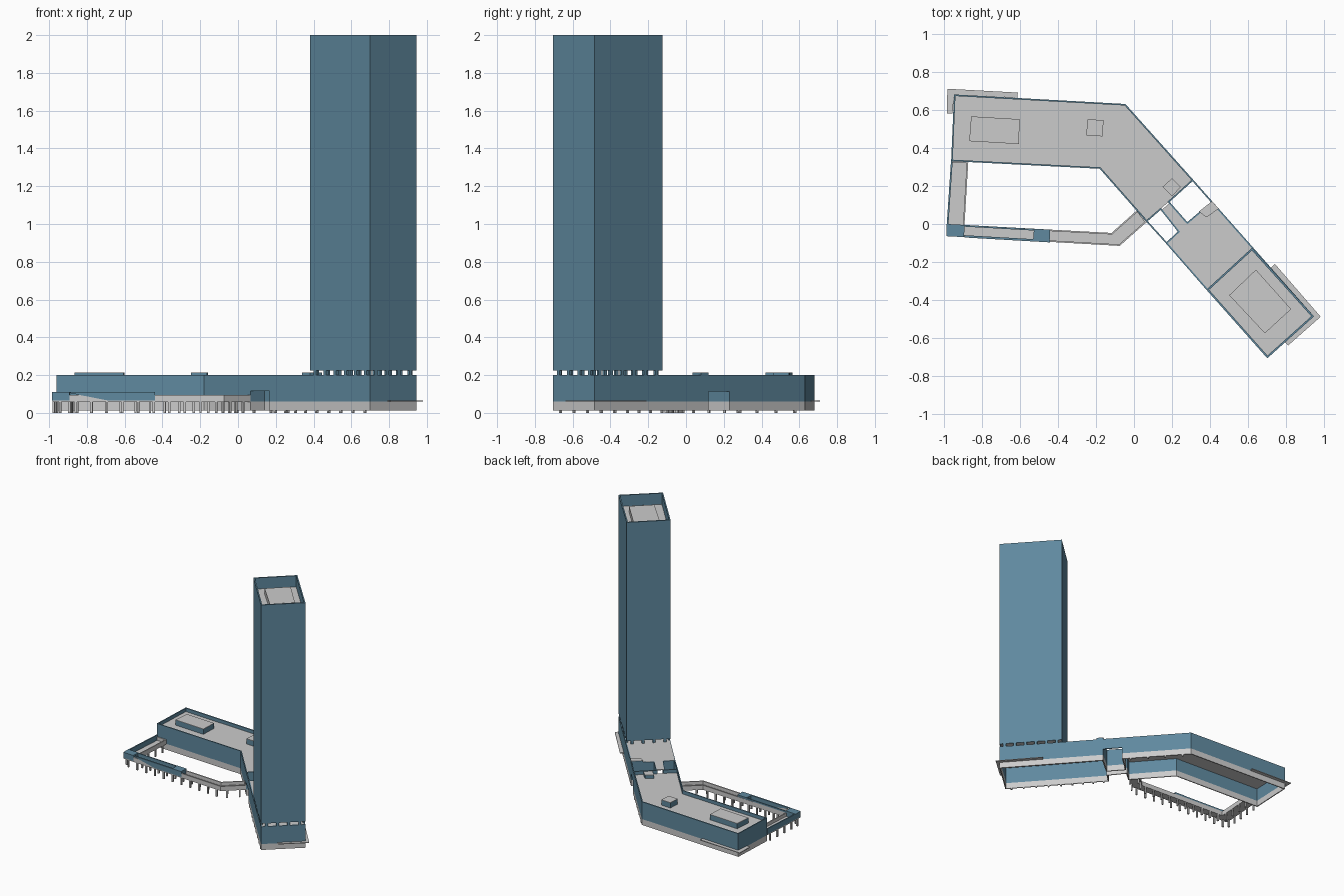
import bpy, bmesh
from mathutils import Vector as V

if "Cube" in bpy.data.objects:
    bpy.data.objects.remove(bpy.data.objects["Cube"])

glass = bpy.data.materials.new("blue_glass")
glass.diffuse_color = (0.115, 0.25, 0.345, 1)
glass.use_nodes = True
glass.node_tree.nodes["Principled BSDF"].inputs["Base Color"].default_value = glass.diffuse_color


def finish(name, bm, mat):
    bmesh.ops.recalc_face_normals(bm, faces=bm.faces)
    me = bpy.data.meshes.new(name)
    bm.to_mesh(me)
    bm.free()
    ob = bpy.data.objects.new(name, me)
    bpy.context.collection.objects.link(ob)
    if mat:
        me.materials.append(mat)
    return ob


def add_prism(bm, pts, z0, z1):
    lo = [bm.verts.new((p[0], p[1], z0)) for p in pts]
    hi = [bm.verts.new((p[0], p[1], z1)) for p in pts]
    bm.faces.new(lo)
    bm.faces.new(hi)
    for i in range(len(pts)):
        j = (i + 1) % len(pts)
        bm.faces.new((lo[i], lo[j], hi[j], hi[i]))


def prism(name, pts, z0, z1, mat=None):
    bm = bmesh.new()
    add_prism(bm, pts, z0, z1)
    return finish(name, bm, mat)


def inset(pts, t):
    """Mitred inward offset of a clockwise loop."""
    out, n = [], len(pts)
    for i in range(n):
        p = V(pts[i])
        a = (p - V(pts[i - 1])).normalized()
        b = (V(pts[(i + 1) % n]) - p).normalized()
        na, nb = V((a.y, -a.x)), V((b.y, -b.x))
        out.append(p + (na + nb) * t / (1 + na.dot(nb)))
    return out


def shell(name, pts, z0, z1, mat=None, t=0.008):
    """Hollow ring of wall following a closed loop."""
    bm, n = bmesh.new(), len(pts)
    rings = [[bm.verts.new((p[0], p[1], z)) for p in loop]
             for loop, z in ((pts, z0), (pts, z1), (inset(pts, t), z1), (inset(pts, t), z0))]
    for k in range(4):
        r, s = rings[k], rings[(k + 1) % 4]
        for i in range(n):
            j = (i + 1) % n
            bm.faces.new((r[i], r[j], s[j], s[i]))
    return finish(name, bm, mat)


def strip(a, b, t):
    """Thin rectangle to the right of the line a-b."""
    a, b = V(a), V(b)
    d = (b - a).normalized()
    n = V((d.y, -d.x)) * t
    return [a, b, b + n, a + n]


def posts(name, path, gap, z0, z1, w, d, mat=None):
    """Row of rectangular posts along a path."""
    bm = bmesh.new()
    for a, b in zip(path, path[1:]):
        a, b = V(a), V(b)
        u = (b - a).normalized()
        n = max(1, round((b - a).length / gap))
        for i in range(n):
            c = a.lerp(b, (i + 0.5) / n)
            add_prism(bm, strip(c - u * w / 2, c + u * w / 2, d), z0, z1)
    return finish(name, bm, mat)


# Podium: bent bar with two notches, hollow glass walls on a pale base
west = [(-.945, .68), (-.045, .63), (.313, .23), (.187, .116),
        (.14, .074), (.066, .01), (-.18, .29), (-.96, .33)]
east = [(.187, .116), (.28, .01), (.41, .12), (.945, -.485), (.70, -.705),
        (.38, -.345), (.166, -.10), (.23, -.04), (.14, .074)]
outline = west[:4] + east[1:] + west[5:]
shell("podium_base", outline, .012, .06)
shell("podium_glass", outline, .06, .20, glass)
prism("west_roof", inset(west, .004), .165, .172)
prism("east_roof", inset(east, .004), .193, .20)

# Screens closing the upper part of both notches
prism("north_notch_screen", strip((.313, .23), (.41, .12), .008), .112, .20, glass)
prism("south_notch_screen", strip((.166, -.10), (.066, .01), .008), .115, .20, glass)

# Roof plant boxes
roof_boxes = {
    "large_plant": ([(-.855, .565), (-.60, .55), (-.605, .42), (-.865, .435)], .172, .215),
    "small_plant": ([(-.245, .55), (-.16, .545), (-.165, .46), (-.25, .465)], .172, .215),
    "notch_plant": ([(.20, .24), (.245, .195), (.20, .145), (.15, .195)], .172, .20),
    "edge_plant": ([(.41, .12), (.445, .08), (.38, .035), (.34, .065)], .20, .214),
}
for name, (pts, z0, z1) in roof_boxes.items():
    prism(name, pts, z0, z1 - .003, glass)
    prism(name + "_lid", pts, z1 - .003, z1)

# Tower on a row of short posts, with a deep roof well
tower = [(.62, -.125), (.945, -.485), (.70, -.705), (.38, -.345)]
shell("tower_glass", tower, .225, 2.0, glass, .01)
prism("tower_soffit", inset(tower, .005), .225, .232)
prism("tower_roof", inset(tower, .005), 1.90, 1.91)
plant = [(.64, -.24), (.825, -.447), (.687, -.574), (.50, -.374)]
prism("tower_plant", plant, 1.91, 1.955)
posts("tower_posts", tower + tower[:1], .085, .20, .225, .02, .015, glass)

# Entrance canopies
prism("west_canopy", [(-.98, .71), (-.61, .69), (-.612, .662), (-.945, .68),
                      (-.953, .58), (-.982, .58)], .06, .066)
prism("tower_canopy", [(.74, -.21), (.98, -.487), (.81, -.637), (.79, -.62),
                       (.945, -.485), (.715, -.235)], .06, .066)

# Arcade: low walkway wrapping the courtyard
outer = [(-.96, .33), (-.983, 0), (-.983, -.063), (-.075, -.115), (.066, .01)]
inner = [(.018, .074), (-.118, -.047), (-.89, -.005), (-.87, .327)]
loop = (outer + inner)[::-1]
prism("arcade_deck", loop, .058, .068)
shell("arcade_parapet", loop, .066, .095)
posts("arcade_outer_posts", outer[::-1], .08, 0, .058, .012, .012)
posts("arcade_inner_posts", inner[::-1], .08, 0, .058, .012, .012)

# Glass parts of the arcade: corner box, stair box, side and front panels
prism("corner_box", [(-.985, 0), (-.89, -.005), (-.892, -.069), (-.985, -.064)], .066, .11, glass)
prism("stair_box", [(-.525, -.025), (-.44, -.03), (-.443, -.095), (-.53, -.09)], .066, .11, glass)
prism("side_glass", strip((-.985, -.03), (-.961, .33), .009), .066, .11, glass)
prism("inner_glass", strip((-.443, -.03), (-.89, -.005), -.009), .066, .108, glass)
bm = bmesh.new()
panel = [(-.89, .11), (-.44, .11), (-.44, .066), (-.69, .066), (-.89, .105)]
rows = [[bm.verts.new((x, -.0655 - .0573 * (x + .983) + o, z)) for x, z in panel] for o in (0, .012)]
for r in rows:
    bm.faces.new(r)
for i in range(5):
    j = (i + 1) % 5
    bm.faces.new((rows[0][i], rows[0][j], rows[1][j], rows[1][i]))
finish("front_glass", bm, glass)

# Feet carrying the podium base
posts("podium_feet", [(.70, -.705), (.38, -.345), (.166, -.10)], .09, 0, .014, .012, .012)
posts("north_feet", [(-.045, .63), (.313, .23)], .12, 0, .014, .012, .012)
